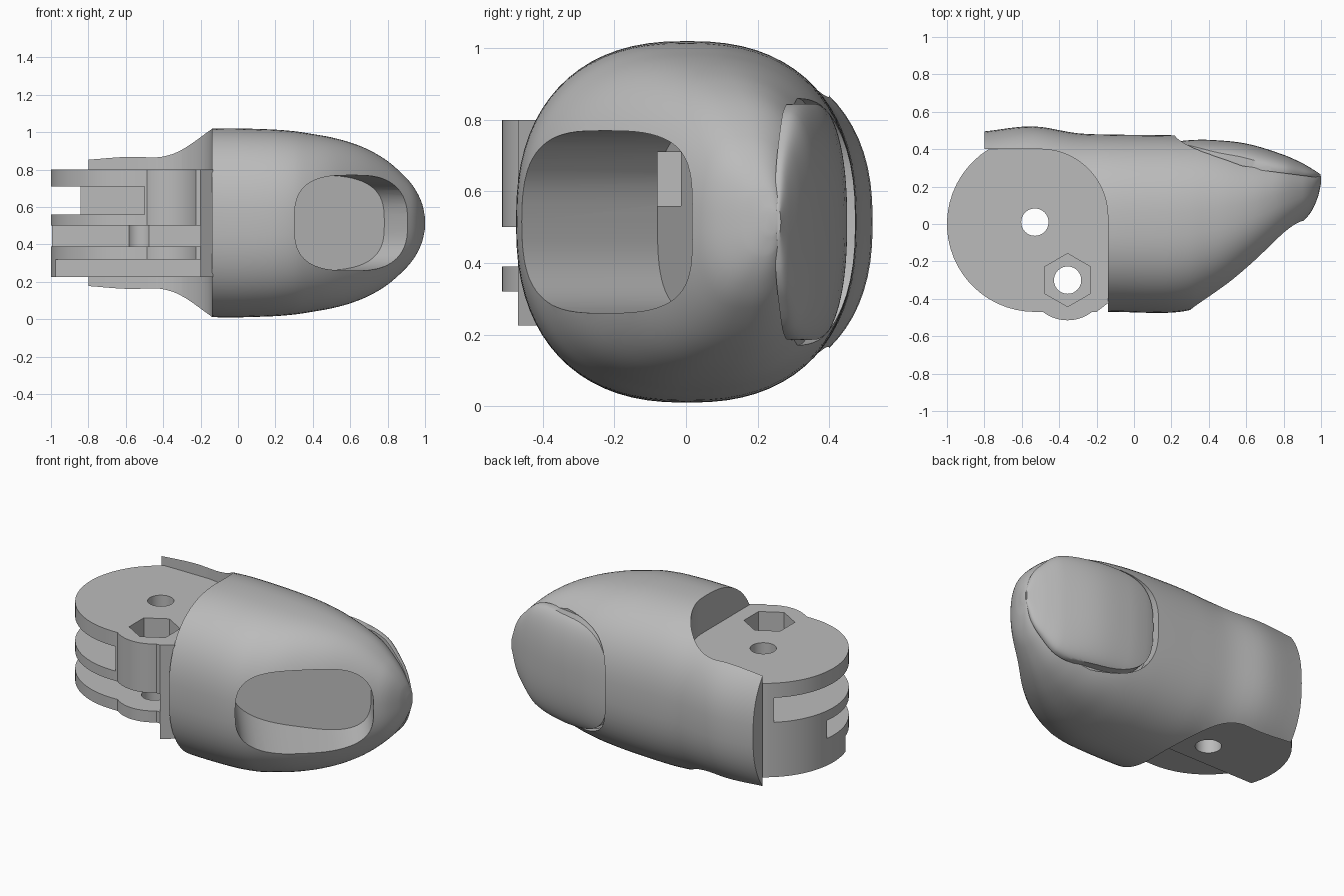
import bpy, bmesh, math
from mathutils import Matrix, Vector

if "Cube" in bpy.data.objects:
    bpy.data.objects.remove(bpy.data.objects["Cube"])

grey = bpy.data.materials.new("plain grey")
grey.use_nodes = True
COLOR = (0.5, 0.5, 0.5, 1)
grey.diffuse_color = COLOR
grey.node_tree.nodes["Principled BSDF"].inputs["Base Color"].default_value = COLOR
MID = 0.515


def make(name, bm):
    bmesh.ops.recalc_face_normals(bm, faces=bm.faces)
    mesh = bpy.data.meshes.new(name)
    bm.to_mesh(mesh)
    bm.free()
    mesh.materials.append(grey)
    ob = bpy.data.objects.new(name, mesh)
    bpy.context.collection.objects.link(ob)
    return ob


def prism(name, points, low, high, matrix=Matrix()):
    bm = bmesh.new()
    rings = [[bm.verts.new(matrix @ Vector((x, y, z))) for x, y in points] for z in (low, high)]
    bm.faces.new(rings[0])
    bm.faces.new(rings[1])
    count = len(points)
    for i in range(count):
        j = (i + 1) % count
        bm.faces.new((rings[0][i], rings[0][j], rings[1][j], rings[1][i]))
    return make(name, bm)


def arc(cx, cy, r, start, end, steps=24):
    angles = [math.radians(start + (end - start) * i / steps) for i in range(steps + 1)]
    return [(cx + r * math.cos(a), cy + r * math.sin(a)) for a in angles]


def circle(cx, cy, r, sides=48, turn=0):
    return arc(cx, cy, r, turn, turn + 360, sides)[:-1]


def oval(a, b, power, sides=72):
    pts = []
    for i in range(sides):
        t = 2 * math.pi * i / sides
        c, s = math.cos(t), math.sin(t)
        pts.append((math.copysign(abs(c) ** (2 / power), c) * a,
                    math.copysign(abs(s) ** (2 / power), s) * b))
    return pts


def box(x0, x1, y0, y1):
    return [(x0, y0), (x1, y0), (x1, y1), (x0, y1)]


def smooth_rows(rows, steps=5):
    # Cubic interpolation between neighbouring cross-sections
    out = []
    for i in range(len(rows) - 1):
        a, b, c, d = (rows[max(0, min(len(rows) - 1, i + k))] for k in (-1, 0, 1, 2))
        for s in range(steps):
            t = s / steps
            row = []
            for k in range(len(b)):
                h = c[0] - b[0]
                m0 = (c[k] - a[k]) / (c[0] - a[0]) * h
                m1 = (d[k] - b[k]) / (d[0] - b[0]) * h
                row.append((2*t**3 - 3*t**2 + 1) * b[k] + (t**3 - 2*t**2 + t) * m0
                           + (3*t**2 - 2*t**3) * c[k] + (t**3 - t**2) * m1)
            out.append(row)
    return out + [rows[-1]]


def loft(name, rows, power):
    # Each row: x, lowest y, highest y, half height
    bm = bmesh.new()
    rings = []
    for x, y0, y1, rz in smooth_rows(rows):
        rings.append([bm.verts.new((x, (y0 + y1) / 2 + p, MID + q))
                      for p, q in oval((y1 - y0) / 2, rz, power)])
    for r0, r1 in zip(rings, rings[1:]):
        for i in range(len(r0)):
            j = (i + 1) % len(r0)
            bm.faces.new((r0[i], r0[j], r1[j], r1[i]))
    bm.faces.new(rings[0])
    bm.faces.new(rings[-1])
    return make(name, bm)


def boolean(ob, others, operation="DIFFERENCE"):
    for other in others:
        mod = ob.modifiers.new("cut", "BOOLEAN")
        mod.operation, mod.object, mod.solver = operation, other, "EXACT"
    deps = bpy.context.evaluated_depsgraph_get()
    mesh = bpy.data.meshes.new_from_object(ob.evaluated_get(deps))
    ob.modifiers.clear()
    ob.data = mesh
    for other in others:
        bpy.data.objects.remove(other)


def shade(ob, degrees=35):
    bpy.ops.object.select_all(action="DESELECT")
    ob.select_set(True)
    bpy.context.view_layer.objects.active = ob
    bpy.ops.object.shade_smooth_by_angle(angle=math.radians(degrees))


def nail_bed(inset, floor):
    # Rounded outline standing on the sloping bed of the nail
    slope = Vector((1, -0.13, 0)).normalized()
    up = Vector((-slope.y, slope.x, 0))
    m = Matrix((slope, (0, 0, 1), up)).transposed().to_4x4()
    m.translation = Vector((0.63, 0.304, MID))
    return prism("nail_bed", oval(0.43 - inset, 0.345 - inset, 3.2), floor, 0.5, m)


def wire_hole():
    return prism("wire_hole", box(-0.3, 0.2, -0.08, -0.01), 0.56, 0.71)


# Fingertip shell
shell = loft("fingertip_shell", [
    (-0.8, -0.47, 0.495, 0.49), (-0.54, -0.47, 0.522, 0.475), (-0.3, -0.47, 0.485, 0.49),
    (-0.1, -0.47, 0.478, 0.505), (0.17, -0.475, 0.475, 0.5), (0.3, -0.46, 0.471, 0.49),
    (0.4, -0.42, 0.462, 0.475), (0.5, -0.36, 0.44, 0.457), (0.6, -0.28, 0.41, 0.43),
    (0.7, -0.19, 0.385, 0.39), (0.8, -0.09, 0.36, 0.33), (0.9, 0.01, 0.315, 0.24),
    (0.95, 0.07, 0.29, 0.175), (0.985, 0.15, 0.27, 0.1), (1.0, 0.22, 0.26, 0.03)], 2.4)

# Clearance for the hinge, leaving the rear wall
shoulder = arc(-0.5, 0.04, 0.36, 0, 90)
clearance = prism("clearance", [(-1.3, -1), (-0.14, -1)] + shoulder + [(-1.3, 0.4)], -0.5, 1.5)

# Deep touch pad pocket, square to the slanted front, with a less slanted floor
normal = Vector((0.63, -0.78, 0)).normalized()
along = Vector((-normal.y, normal.x, 0))
frame = Matrix((along, (0, 0, 1), normal)).transposed().to_4x4()
frame.translation = Vector((0.62, -0.24, MID))
pocket = prism("pocket", oval(0.385, 0.255, 3), -0.8, 0.5, frame)
boolean(pocket, [prism("pad_floor", [(-0.6, -0.27), (1.2, 0.305), (1.2, 1.5), (-0.6, 1.5)], -1, 2)])
boolean(shell, [clearance, pocket, nail_bed(0, 0), wire_hole()])
shade(shell)

# Fingernail
nail = loft("fingernail", [
    (0.2, 0.285, 0.435, 0.3), (0.28, 0.25, 0.447, 0.335), (0.4, 0.218, 0.45, 0.345),
    (0.6, 0.186, 0.43, 0.345), (0.8, 0.194, 0.37, 0.31), (0.9, 0.213, 0.325, 0.225),
    (0.96, 0.232, 0.29, 0.145), (0.998, 0.25, 0.265, 0.035)], 2.3)
boolean(nail, [nail_bed(0.015, -0.01)], "INTERSECT")
shade(nail)

# Hinge block with its lug
px, py, lx, ly = -0.53, 0.0, -0.355, -0.3
outline = arc(px, py, 0.47, 122, 270) + [(-0.2, -0.47), (-0.135, -0.42)] + arc(-0.5, 0.04, 0.365, 0, 90)
hinge = prism("hinge_block", outline, 0.225, 0.8)
lug = prism("lug", circle(lx, ly, 0.215), 0.32, 0.8)
boolean(hinge, [lug], "UNION")

# Slots between the hinge plates, pivot hole, bolt hole and nut pocket
boolean(hinge, [
    prism("upper_slot", box(-1.2, -0.5, -0.8, 0.35), 0.56, 0.71),
    prism("lower_slot", box(-1.2, -0.2, -0.8, 0.06), 0.39, 0.5),
    prism("lower_step", box(-1.2, -0.2, -0.8, -0.15), 0, 0.32),
    prism("pivot_hole", circle(px, py + 0.01, 0.073), 0, 1),
    prism("bolt_hole", circle(lx, ly, 0.073), 0, 1),
    prism("nut_pocket", circle(lx, ly, 0.142, 6, 30), 0.68, 1),
    wire_hole()])
shade(hinge)
